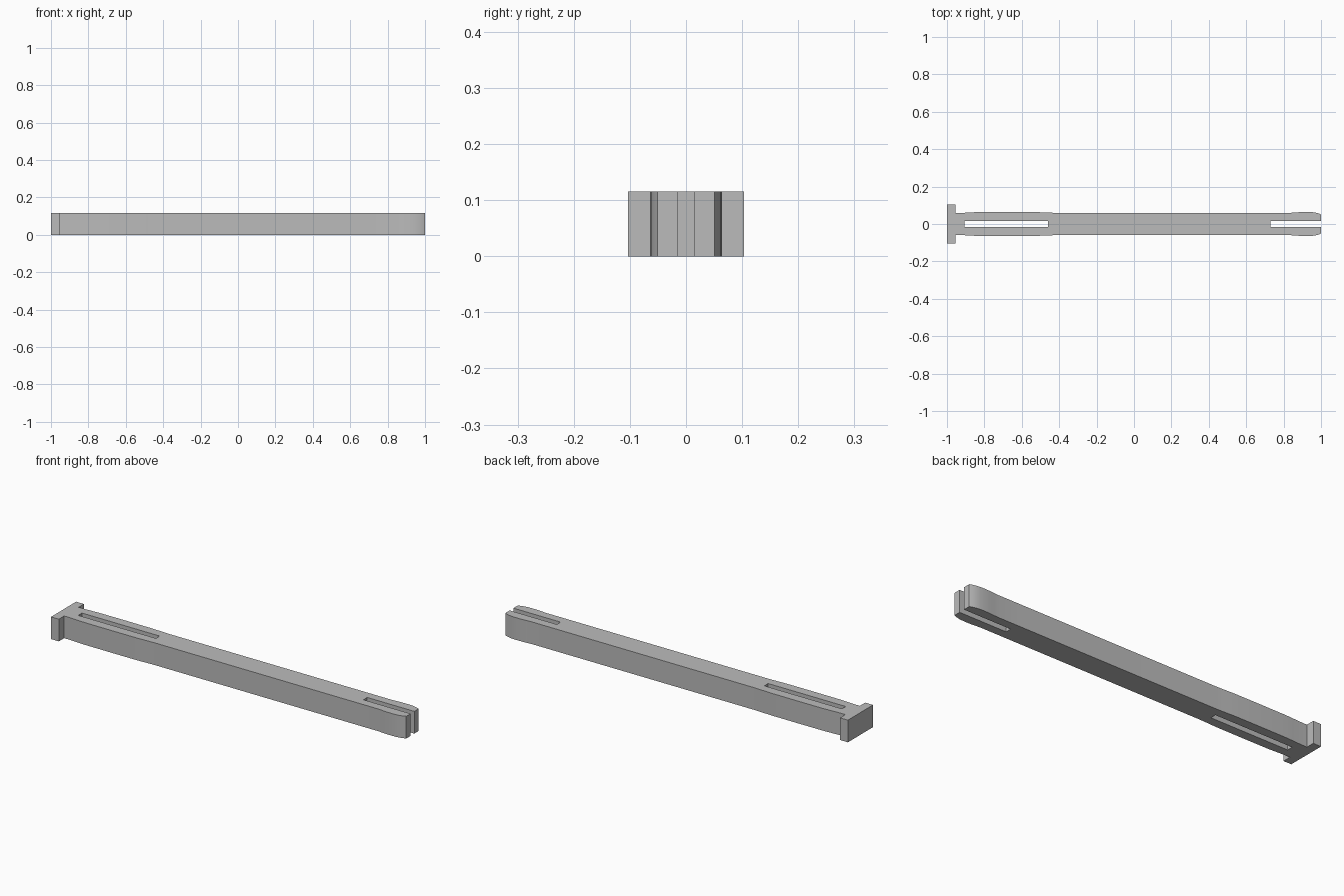
import bpy
import bmesh

cube = bpy.data.objects.get("Cube")
if cube:
    bpy.data.objects.remove(cube, do_unlink=True)

HEIGHT = 0.115
SLOT = 0.0155  # half width of both slots

grey = bpy.data.materials.new("plain grey")
grey.use_nodes = True
colour = (0.5, 0.5, 0.5, 1)
grey.diffuse_color = colour
grey.node_tree.nodes["Principled BSDF"].inputs["Base Color"].default_value = colour


def make_bar(name, stations, slots=()):
    """Extrude a mirrored plan of (x, half width) stations, leaving slots open."""
    bm = bmesh.new()
    rows = [[bm.verts.new((x, y, 0)) for y in (-w, -SLOT, SLOT, w)]
            for x, w in stations]
    for a, b in zip(rows, rows[1:]):
        middle = (a[0].co.x + b[0].co.x) / 2
        in_slot = any(lo < middle < hi for lo, hi in slots)
        for j in (0, 2) if in_slot else range(3):
            bm.faces.new((a[j], b[j], b[j + 1], a[j + 1]))
    result = bmesh.ops.extrude_face_region(bm, geom=bm.faces[:])
    top = [v for v in result["geom"] if isinstance(v, bmesh.types.BMVert)]
    bmesh.ops.translate(bm, verts=top, vec=(0, 0, HEIGHT))
    bmesh.ops.recalc_face_normals(bm, faces=bm.faces)
    mesh = bpy.data.meshes.new(name)
    bm.to_mesh(mesh)
    bm.free()
    mesh.materials.append(grey)
    obj = bpy.data.objects.new(name, mesh)
    bpy.context.collection.objects.link(obj)
    bpy.ops.object.select_all(action="DESELECT")
    obj.select_set(True)
    bpy.context.view_layer.objects.active = obj
    bpy.ops.object.shade_smooth_by_angle(angle=0.5)


# Shaft: bulged spring section near the head, rounded split tip at the far end
make_bar("shaft", [
    (-0.955, 0.059), (-0.905, 0.06), (-0.87, 0.0622), (-0.83, 0.064),
    (-0.68, 0.0645), (-0.53, 0.064), (-0.49, 0.0622), (-0.46, 0.061),
    (-0.43, 0.06), (0.73, 0.06), (0.84, 0.06), (0.87, 0.062),
    (0.895, 0.064), (0.92, 0.0645), (0.945, 0.064), (0.965, 0.062),
    (0.985, 0.057), (1.0, 0.051),
], slots=[(-0.905, -0.46), (0.73, 1.0)])

# Head: flat cross plate
make_bar("head", [(-1.0, 0.103), (-0.955, 0.103)])
